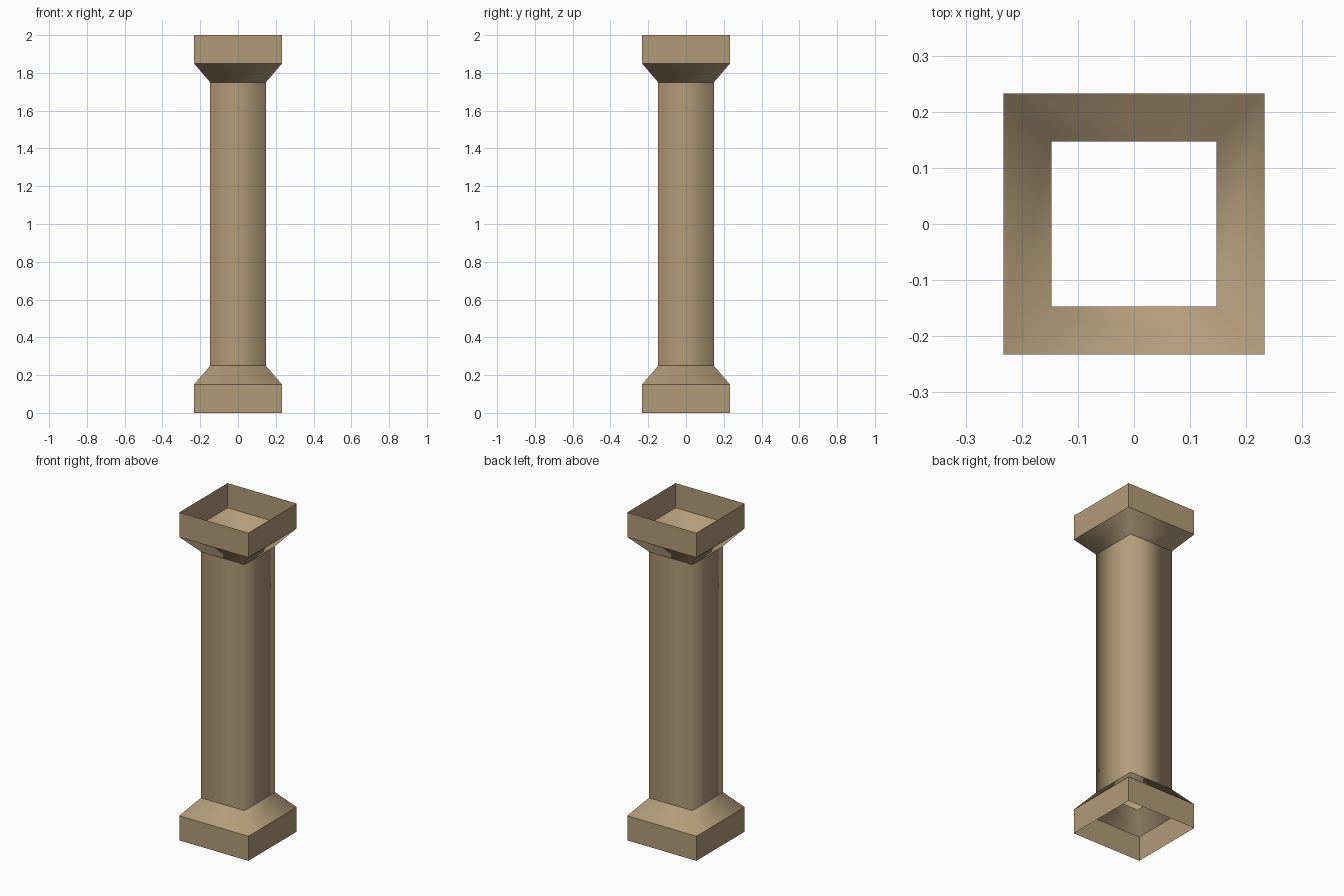
import bpy

if "Cube" in bpy.data.objects:
    bpy.data.objects.remove(bpy.data.objects["Cube"])

stone = bpy.data.materials.new("sandstone")
stone.diffuse_color = (0.45, 0.33, 0.19, 1.0)
stone.use_nodes = True
stone.node_tree.nodes["Principled BSDF"].inputs["Base Color"].default_value = stone.diffuse_color

WIDE, NARROW = 0.233, 0.147   # half widths of plinth and shaft


def square_sleeve(name, z0, r0, z1, r1, smooth):
    """Open four-sided tube between two square rings."""
    verts = [(sx * r, sy * r, z) for z, r in ((z0, r0), (z1, r1))
             for sx, sy in ((-1, -1), (1, -1), (1, 1), (-1, 1))]
    faces = [(i, (i + 1) % 4, (i + 1) % 4 + 4, i + 4) for i in range(4)]
    mesh = bpy.data.meshes.new(name)
    mesh.from_pydata(verts, [], faces)
    mesh.polygons.foreach_set("use_smooth", [smooth] * 4)
    mesh.materials.append(stone)
    obj = bpy.data.objects.new(name, mesh)
    bpy.context.collection.objects.link(obj)


# Base: square plinth and sloped foot
square_sleeve("base_plinth", 0.0, WIDE, 0.15, WIDE, False)
square_sleeve("base_flare", 0.15, WIDE, 0.25, NARROW, True)
# Shaft, softly shaded around its corners
square_sleeve("shaft", 0.25, NARROW, 1.75, NARROW, True)
# Capital mirrors the base
square_sleeve("capital_flare", 1.75, NARROW, 1.85, WIDE, True)
square_sleeve("capital_block", 1.85, WIDE, 2.0, WIDE, False)
